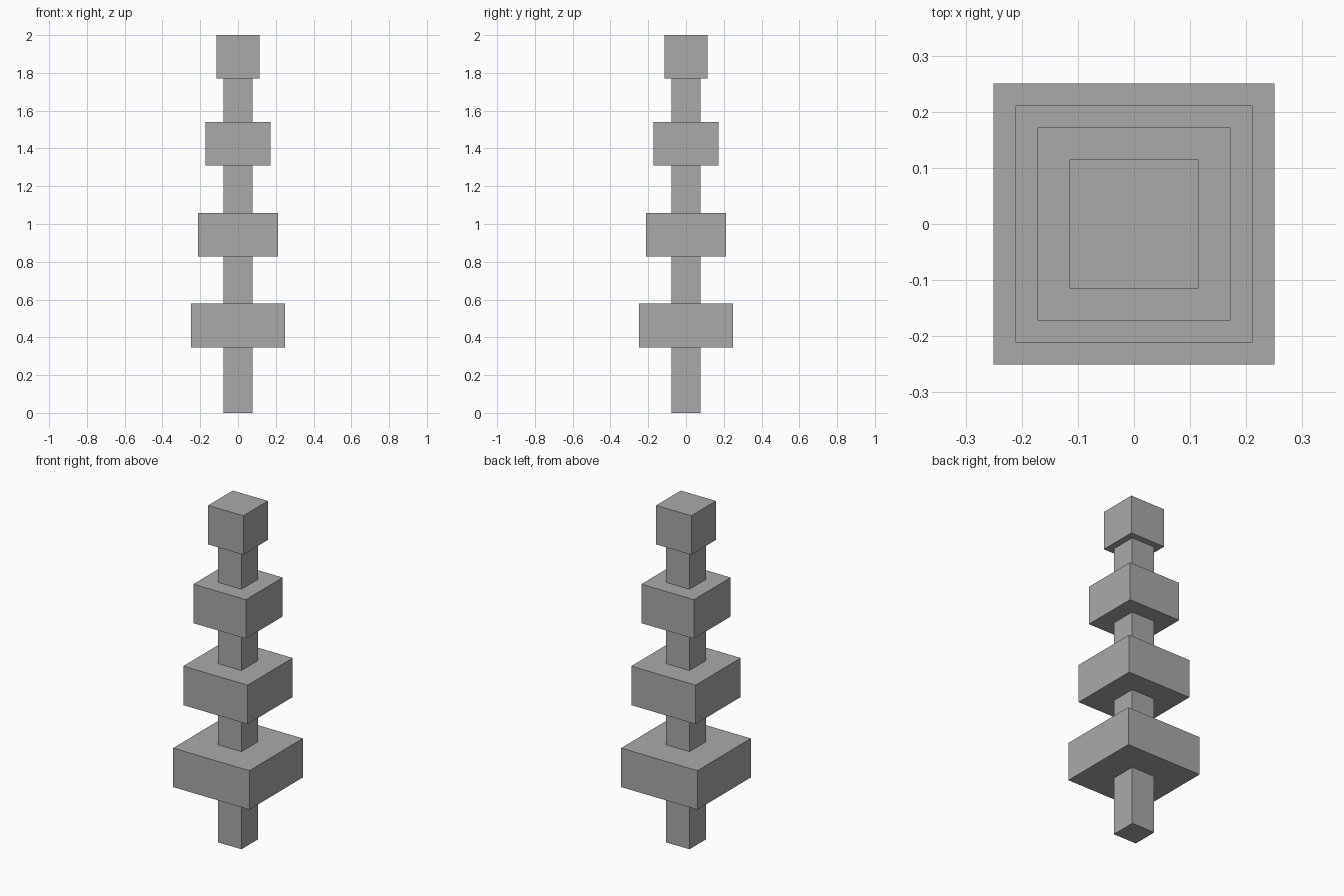
import bpy

if "Cube" in bpy.data.objects:
    bpy.data.objects.remove(bpy.data.objects["Cube"])

# One flat grey for the whole model
grey = bpy.data.materials.new("grey")
grey.diffuse_color = (0.40, 0.40, 0.40, 1)
grey.use_nodes = True
grey.node_tree.nodes["Principled BSDF"].inputs["Base Color"].default_value = grey.diffuse_color


def block(name, half_width, bottom, top):
    """Square block centred on the z axis."""
    bpy.ops.mesh.primitive_cube_add(size=1, location=(0, 0, (bottom + top) / 2))
    obj = bpy.context.object
    obj.name = name
    obj.scale = (2 * half_width, 2 * half_width, top - bottom)
    bpy.ops.object.transform_apply(location=False, rotation=False, scale=True)
    obj.data.materials.append(grey)
    return obj


# Central square post, ending inside the top block
block("post", 0.077, 0.0, 1.80)

# Tiers shrinking towards the top, evenly spaced
TIER_HEIGHT = 0.231
tiers = [("lower_tier", 0.25), ("middle_tier", 0.211), ("upper_tier", 0.172)]
for i, (name, half_width) in enumerate(tiers):
    bottom = 0.347 + i * 0.481
    block(name, half_width, bottom, bottom + TIER_HEIGHT)

# Cube on top
block("top_cube", 0.115, 2.0 - TIER_HEIGHT, 2.0)
